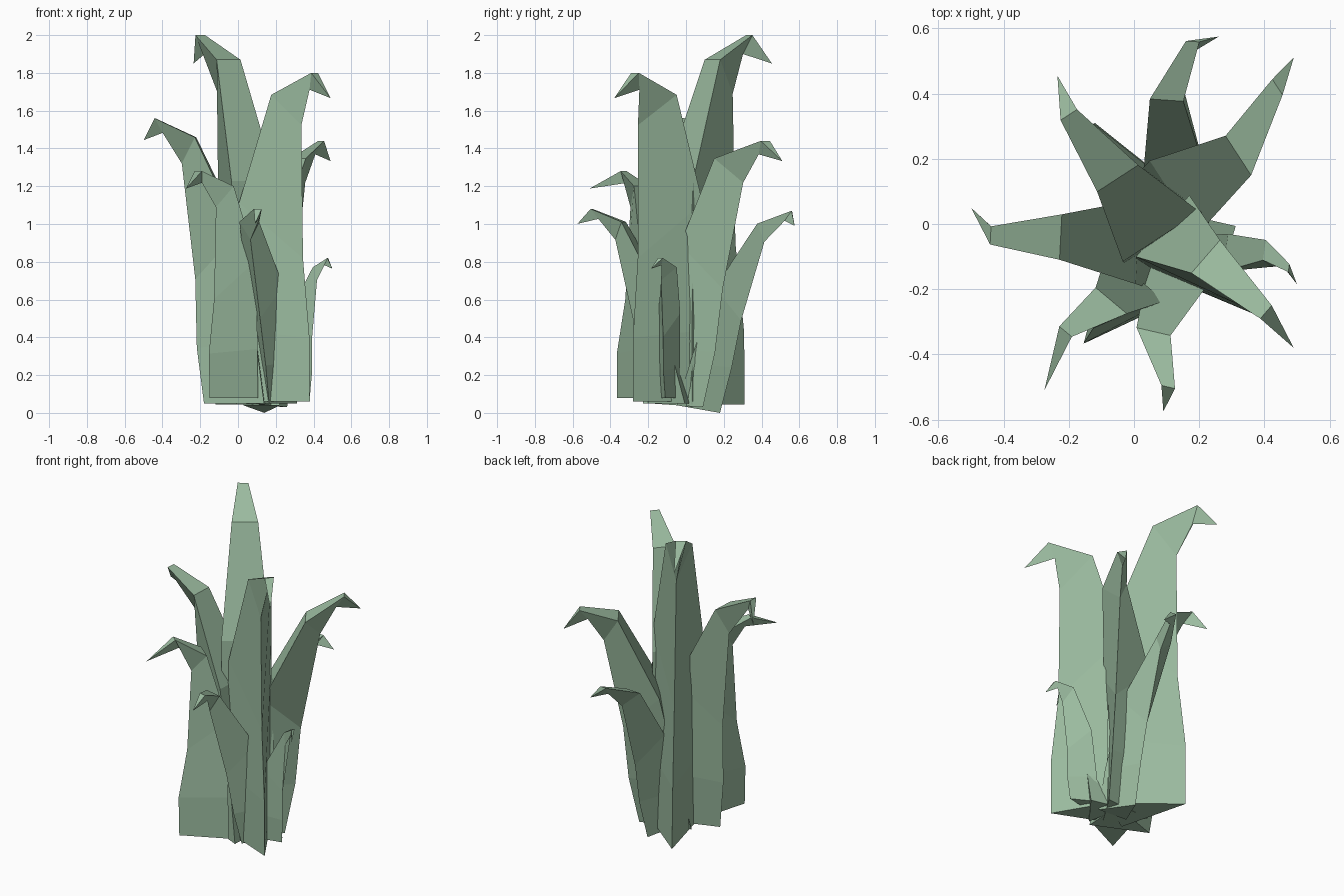
import bpy, bmesh
from math import radians, cos, sin

if "Cube" in bpy.data.objects:
    bpy.data.objects.remove(bpy.data.objects["Cube"])

mat = bpy.data.materials.new("leaf_green")
mat.diffuse_color = (0.33, 0.50, 0.35, 1)
mat.use_nodes = True
mat.node_tree.nodes["Principled BSDF"].inputs["Base Color"].default_value = mat.diffuse_color

# Leaf profile, from the foot of the outer keel, for the tallest leaf:
# inner panel (radius, height, half width), outer keel (radius, height)
RINGS = [
    (-0.42, 0.00, 0.14, 0.00, 0.00),
    (-0.42, 0.42, 0.145, 0.00, 0.38),
    (-0.40, 1.18, 0.14, -0.05, 0.85),
    (-0.175, 1.82, 0.075, -0.06, 1.64),
    (0.06, 1.95, 0.03, 0.02, 1.85),
]
TIP = (0.18, 1.80)


def leaf(name, yaw, keel, shoulder, crook, tip, base_z, top_z,
         width=1.0, keel_curl=0.4, keel_drop=0.0):
    """Three-sided folded leaf that leans and curls through shoulder, crook, tip."""
    s = (top_z - base_z) / 1.95
    c, n = cos(radians(yaw)), sin(radians(yaw))
    # Lean per unit of height
    lx = (tip[0] - keel[0] - TIP[0] * s * c) / (TIP[1] * s)
    ly = (tip[1] - keel[1] - TIP[0] * s * n) / (TIP[1] * s)

    def place(r, t, z, d=(0, 0), k=1.0):
        r, t, z = r * s, t * s * width, z * s
        return (keel[0] + r * c - t * n + lx * z + d[0] * k,
                keel[1] + r * n + t * c + ly * z + d[1] * k, base_z + z)

    # Sideways curl of each ring
    def offset(ring, target):
        p = place(RINGS[ring][0], 0, RINGS[ring][1])
        return (target[0] - p[0], target[1] - p[1])
    d3, d4 = offset(3, shoulder), offset(4, crook)
    curl = [(d3[0] * k, d3[1] * k) for k in (0, 0.12, 0.5, 1)] + [d4]

    bm = bmesh.new()
    rings = []
    for i, ((ri, zi, hw, rk, zk), d) in enumerate(zip(RINGS, curl)):
        k = 1.0 if i == 4 else keel_curl
        rings.append([bm.verts.new(place(ri, hw, zi, d)),
                      bm.verts.new(place(ri, -hw, zi, d)),
                      bm.verts.new(place(rk, 0, zk, d, k))])
    rings[0][2].co.z -= keel_drop
    for a, b in zip(rings, rings[1:]):
        for i in range(3):
            j = (i + 1) % 3
            bm.faces.new((a[i], a[j], b[j], b[i]))
    point = bm.verts.new(place(TIP[0], 0, TIP[1]))
    for i in range(3):
        bm.faces.new((rings[-1][i], rings[-1][(i + 1) % 3], point))
    bm.faces.new(rings[0][::-1])
    bmesh.ops.recalc_face_normals(bm, faces=bm.faces)
    me = bpy.data.meshes.new(name)
    bm.to_mesh(me)
    bm.free()
    me.materials.append(mat)
    bpy.context.collection.objects.link(bpy.data.objects.new(name, me))


# Leaves: yaw, keel foot, shoulder, crook, tip, base height, top height
leaf("leaf_back_left", 123, (-0.12, 0.31), (-0.05, 0.14), (-0.20, 0.335),
     (-0.235, 0.455), 0.045, 2.00)
leaf("leaf_front_right", -41, (0.38, -0.28), (0.22, -0.10), (0.405, -0.27),
     (0.49, -0.38), 0.06, 1.80, keel_curl=-0.2)
leaf("leaf_left", 177, (-0.18, -0.08), (-0.225, -0.04), (-0.44, -0.035),
     (-0.50, 0.05), 0.05, 1.56, width=1.2)
leaf("leaf_back_right", 33, (0.26, 0.09), (0.32, 0.21), (0.44, 0.42),
     (0.49, 0.51), 0.05, 1.44, width=1.35, keel_curl=0.5, keel_drop=0.02)
leaf("leaf_front_left", -130, (-0.15, -0.365), (-0.07, -0.235), (-0.21, -0.33),
     (-0.275, -0.51), 0.08, 1.28, width=1.35, keel_curl=0.9)
leaf("leaf_front", -103, (0.165, -0.20), (0.06, -0.33), (0.105, -0.50),
     (0.09, -0.575), 0.05, 1.08, width=1.35, keel_curl=0.8)
leaf("leaf_back", 86, (0.14, 0.18), (0.10, 0.38), (0.18, 0.56),
     (0.26, 0.575), 0.04, 1.07, width=1.3, keel_curl=0.6, keel_drop=0.04)
leaf("leaf_right", -8, (0.38, -0.11), (0.40, -0.08), (0.475, -0.135),
     (0.50, -0.185), 0.08, 0.82, width=1.1)
